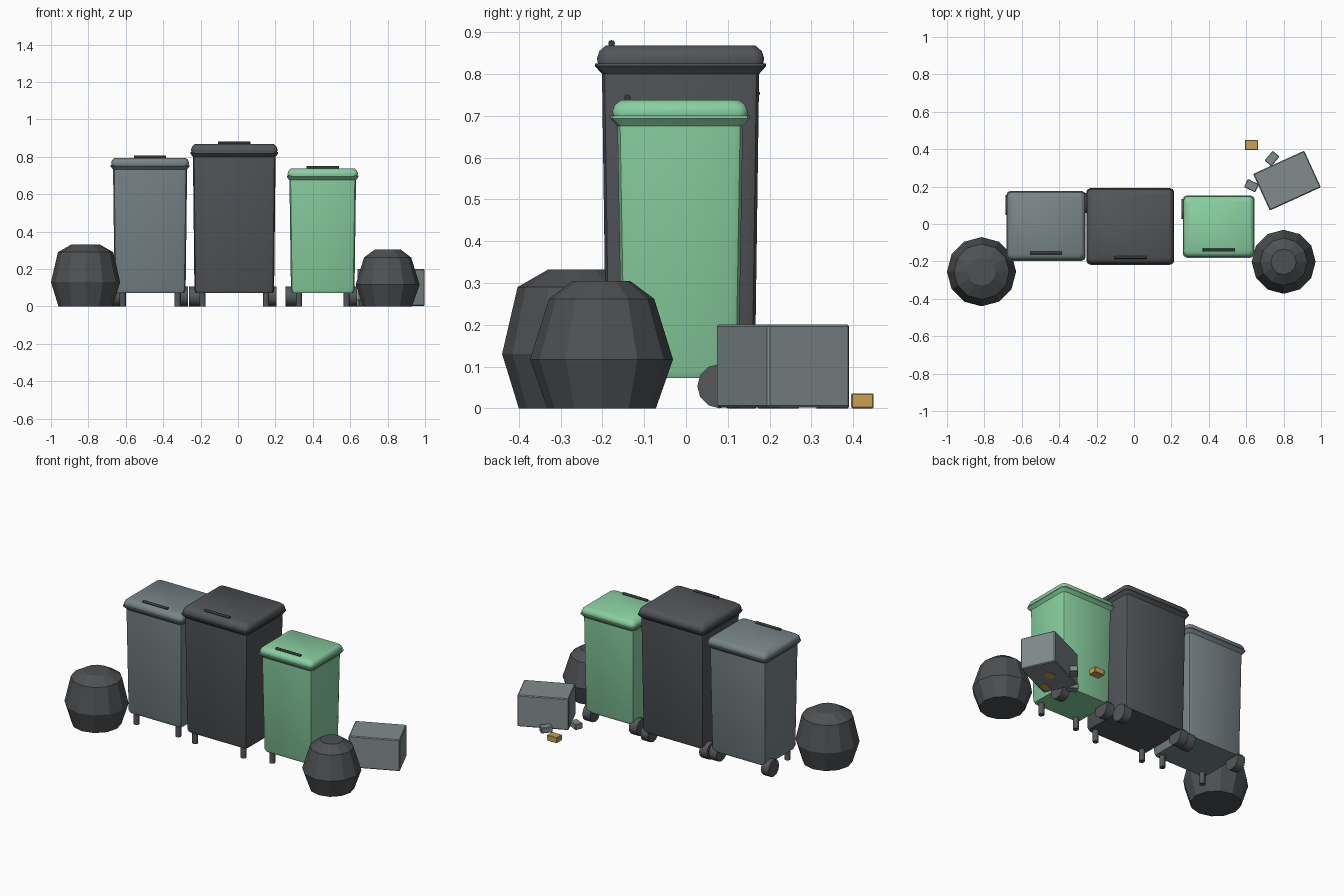
import bpy, bmesh, math
from mathutils import Matrix, Vector

if "Cube" in bpy.data.objects:
    bpy.data.objects.remove(bpy.data.objects["Cube"], do_unlink=True)


def material(name, rgb):
    m = bpy.data.materials.new(name)
    m.use_nodes = True
    m.diffuse_color = (*rgb, 1)
    m.node_tree.nodes["Principled BSDF"].inputs["Base Color"].default_value = (*rgb, 1)
    return m


DARK = material("charcoal plastic", (0.085, 0.09, 0.098))
GREY = material("blue grey plastic", (0.19, 0.235, 0.25))
GREEN = material("mint green plastic", (0.25, 0.63, 0.355))
BAG = material("bag black", (0.075, 0.08, 0.086))
WHEEL = material("rubber", (0.09, 0.095, 0.1))
HANDLE = material("handle black", (0.04, 0.042, 0.045))
BOX = material("crate grey", (0.22, 0.26, 0.262))
ORANGE = material("ochre", (0.58, 0.36, 0.09))


def finish(bm, name, mat, loc=(0, 0, 0), smooth=None):
    bmesh.ops.recalc_face_normals(bm, faces=bm.faces)
    me = bpy.data.meshes.new(name)
    bm.to_mesh(me)
    bm.free()
    me.materials.append(mat)
    ob = bpy.data.objects.new(name, me)
    ob.location = loc
    bpy.context.collection.objects.link(ob)
    if smooth:
        bpy.ops.object.select_all(action='DESELECT')
        ob.select_set(True)
        bpy.context.view_layer.objects.active = ob
        bpy.ops.object.shade_smooth_by_angle(angle=math.radians(smooth))
    return ob


def loft(rings):
    """Skin a stack of equal-length point rings and cap both ends."""
    bm = bmesh.new()
    loops = [[bm.verts.new(p) for p in ring] for ring in rings]
    n = len(loops[0])
    for a, b in zip(loops, loops[1:]):
        for i in range(n):
            j = (i + 1) % n
            bm.faces.new((a[i], a[j], b[j], b[i]))
    bm.faces.new(loops[0])
    bm.faces.new(loops[-1])
    return bm


def rounded_rect(hx, hy, z, r=0.022, steps=2):
    pts = []
    for k, (sx, sy) in enumerate([(1, 1), (-1, 1), (-1, -1), (1, -1)]):
        for i in range(steps + 1):
            a = math.pi / 2 * (k + i / steps)
            pts.append((sx * (hx - r) + r * math.cos(a), sy * (hy - r) + r * math.sin(a), z))
    return pts


def circle(r, z, n):
    return [(r * math.cos(math.tau * i / n), r * math.sin(math.tau * i / n), z) for i in range(n)]


def rod(name, mat, loc, r, length, n, axis='Z'):
    bm = loft([circle(r, -length / 2, n), circle(r, length / 2, n)])
    if axis == 'X':
        bm.transform(Matrix.Rotation(math.pi / 2, 4, 'Y'))
    return finish(bm, name, mat, loc, 40)


def block(name, mat, size, loc, turn, bevel):
    bm = bmesh.new()
    bmesh.ops.create_cube(bm, size=1)
    bm.transform(Matrix.Diagonal((*size, 1)))
    bmesh.ops.bevel(bm, geom=bm.edges[:], offset=bevel, segments=1, affect='EDGES')
    ob = finish(bm, name, mat, loc)
    ob.rotation_euler.z = math.radians(turn)
    return ob


def bin_set(name, mat, x, y, hx, hy, rim, top, wheel_y, handle_y):
    # Tapered body with a flared rim
    bx, by = hx - 0.014, hy - 0.017
    body = [(bx - 0.014, by - 0.016, 0.073), (bx - 0.008, by - 0.01, 0.09),
            (bx, by, rim - 0.025), (hx, hy, rim - 0.006), (hx, hy, rim)]
    finish(loft([rounded_rect(*p) for p in body]), name + "_body", mat, (x, y, 0), 30)
    # Lid with sloped shoulders
    h = top - rim
    lid = [(hx - 0.006, hy - 0.007, rim), (hx - 0.004, hy - 0.005, rim + 0.3 * h),
           (hx - 0.009, hy - 0.011, rim + 0.7 * h), (hx - 0.022, hy - 0.026, top)]
    finish(loft([rounded_rect(*p) for p in lid]), name + "_lid", mat, (x, y, 0), 60)
    rod(name + "_handle", HANDLE, (x, handle_y, top + 0.005), 0.008, 0.172, 12, 'X')
    # Front legs and rear wheels
    for side, s in (("left", 1), ("right", -1)):
        rod(f"{name}_{side}_leg", WHEEL, (x + s * (hx - 0.065), y - hy + 0.06, 0.042), 0.017, 0.084, 10)
        rod(f"{name}_{side}_wheel", WHEEL, (x + s * (hx - 0.029) - 0.008, wheel_y, 0.053),
            0.053, 0.054, 12, 'X')


bin_set("grey_bin", GREY, -0.47, -0.01, 0.212, 0.187, 0.757, 0.795, 0.102, -0.155)
bin_set("dark_bin", DARK, -0.02, -0.013, 0.235, 0.205, 0.825, 0.868, 0.112, -0.178)
bin_set("green_bin", GREEN, 0.453, -0.014, 0.192, 0.167, 0.7, 0.738, 0.08, -0.14)


# Faceted rubbish bags
def bag(name, loc, profile):
    finish(loft([circle(r, z, 12) for r, z in profile]), name, BAG, loc)


bag("right_bag", (-0.815, -0.255, 0), [(0.145, 0), (0.185, 0.13), (0.148, 0.29), (0.075, 0.332)])
bag("left_bag", (0.8, -0.202, 0), [(0.13, 0), (0.171, 0.117), (0.126, 0.262), (0.068, 0.305)])

# Crate and scattered litter
block("crate", BOX, (0.3, 0.215, 0.199), (0.818, 0.232, 0.1015), 24.5, 0.005)
block("grey_scrap_back", BOX, (0.068, 0.048, 0.036), (0.738, 0.35, 0.018), 50, 0.003)
block("grey_scrap_side", BOX, (0.066, 0.048, 0.036), (0.628, 0.205, 0.018), -25, 0.003)
block("ochre_scrap_back", ORANGE, (0.07, 0.054, 0.036), (0.628, 0.422, 0.018), 0, 0.003)
block("ochre_scrap_middle", ORANGE, (0.07, 0.054, 0.036), (0.83, 0.245, 0.018), 0, 0.003)
block("ochre_scrap_front", ORANGE, (0.07, 0.05, 0.036), (0.765, 0.133, 0.018), 24.5, 0.003)
